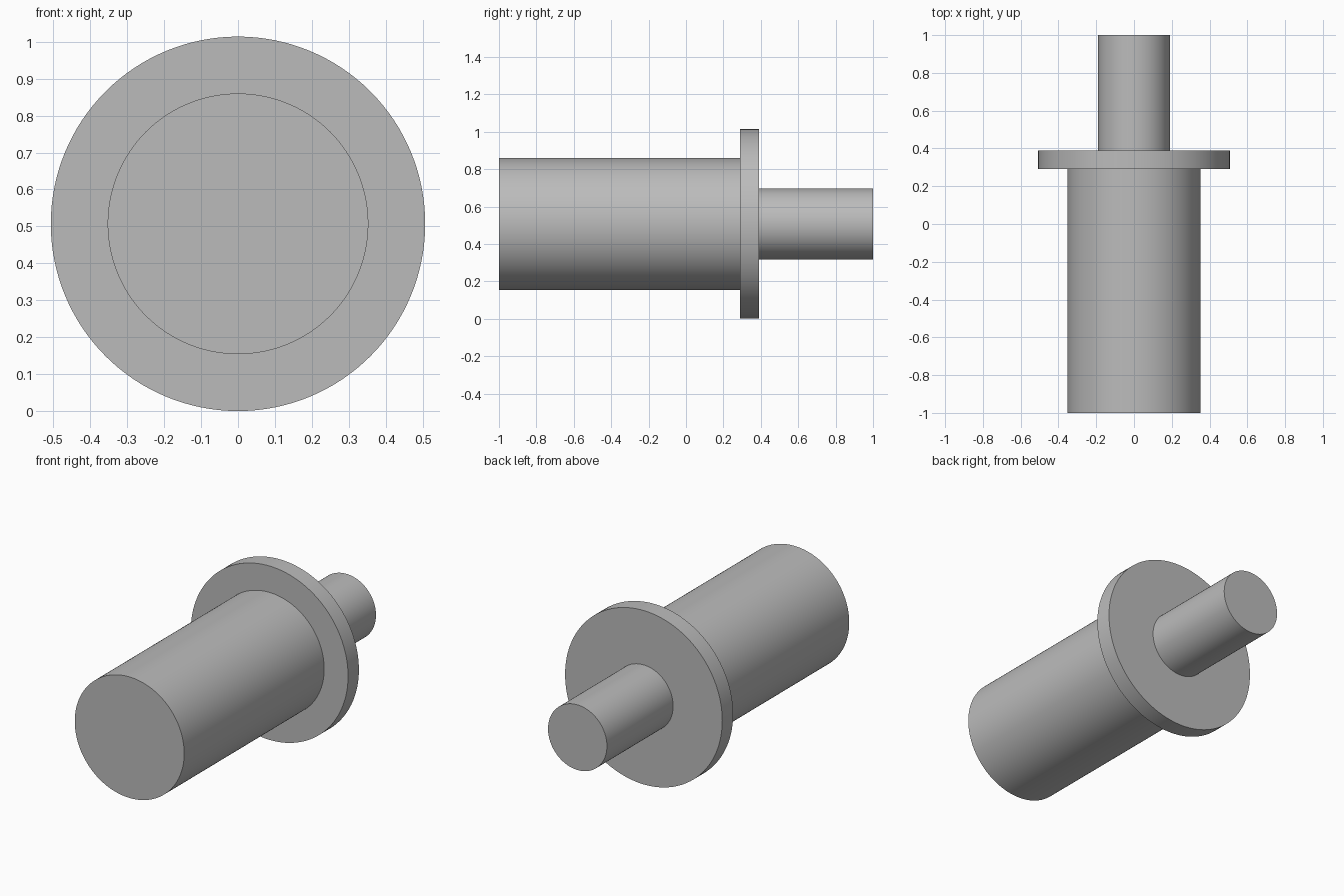
import bpy
import math

cube = bpy.data.objects.get("Cube")
if cube:
    bpy.data.objects.remove(cube, do_unlink=True)

# Single plain metal grey
grey = bpy.data.materials.new("metal_grey")
grey.use_nodes = True
colour = (0.5, 0.5, 0.5, 1)
grey.diffuse_color = colour
grey.node_tree.nodes["Principled BSDF"].inputs["Base Color"].default_value = colour

AXIS_Z = 0.507  # height of the shared axis


def round_part(name, radius, y_front, y_back):
    """Capped cylinder lying along y, smooth with sharp rims."""
    bpy.ops.mesh.primitive_cylinder_add(
        vertices=128, radius=radius, depth=y_back - y_front,
        location=(0, (y_front + y_back) / 2, AXIS_Z),
        rotation=(math.pi / 2, 0, 0))
    obj = bpy.context.object
    obj.name = name
    obj.data.materials.append(grey)
    bpy.ops.object.shade_smooth_by_angle(angle=math.radians(30))
    return obj


# Thick body, collar flange and thin rear shaft
round_part("main_body", 0.353, -1.0, 0.29)
round_part("collar_flange", 0.507, 0.29, 0.39)
round_part("rear_shaft", 0.19, 0.39, 1.0)
